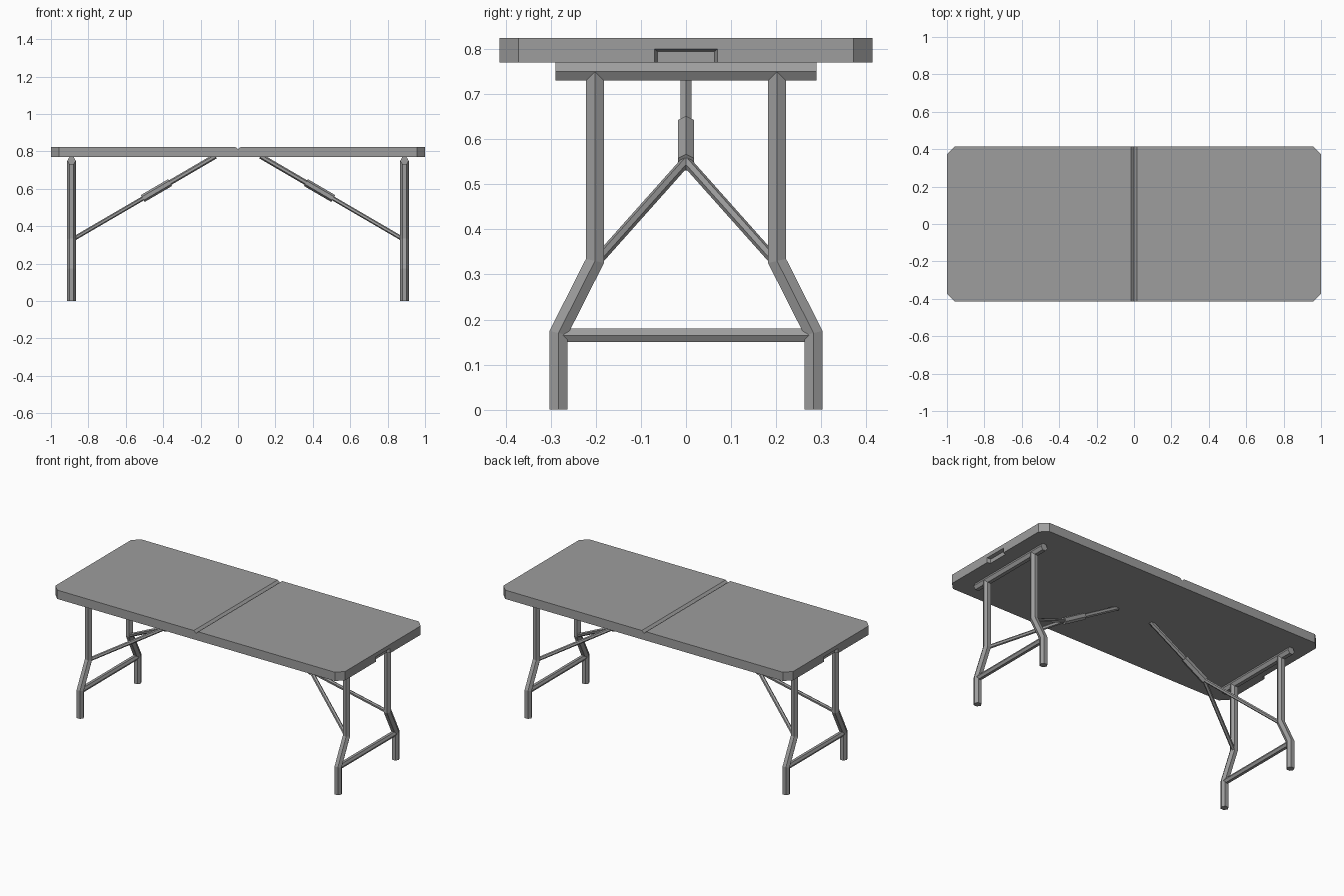
import bpy, bmesh, math
from mathutils import Vector

cube = bpy.data.objects.get("Cube")
if cube:
    bpy.data.objects.remove(cube, do_unlink=True)

# One grey for the whole table
GREY = (0.34, 0.34, 0.34, 1)
grey = bpy.data.materials.new("table_grey")
grey.use_nodes = True
grey.diffuse_color = GREY
bsdf = next(n for n in grey.node_tree.nodes if n.type == 'BSDF_PRINCIPLED')
bsdf.inputs["Base Color"].default_value = GREY


def finish(name, bm):
    bmesh.ops.recalc_face_normals(bm, faces=bm.faces)
    mesh = bpy.data.meshes.new(name)
    bm.to_mesh(mesh)
    bm.free()
    mesh.materials.append(grey)
    obj = bpy.data.objects.new(name, mesh)
    bpy.context.collection.objects.link(obj)
    return obj


def loft(name, rings):
    """Closed solid through matching rings of points."""
    bm = bmesh.new()
    loops = [[bm.verts.new(p) for p in ring] for ring in rings]
    n = len(loops[0])
    for a, b in zip(loops, loops[1:]):
        for i in range(n):
            j = (i + 1) % n
            bm.faces.new((a[i], a[j], b[j], b[i]))
    bm.faces.new(loops[0])
    bm.faces.new(loops[-1])
    return finish(name, bm)


def tube(name, path, radius, ridge, mirror_y=False):
    """Six-sided mitred tube along a planar path, mirrored to both table ends."""
    pts = [Vector(p) for p in path]
    ridge = Vector(ridge).normalized()
    rings = []
    for i, p in enumerate(pts):
        into = (p - pts[max(i - 1, 0)]).normalized()
        out = (pts[min(i + 1, len(pts) - 1)] - p).normalized()
        into, out = (into if i else out), (out if i < len(pts) - 1 else into)
        tangent = (into + out).normalized()
        side = tangent.cross(ridge).normalized() / tangent.dot(out)
        rings.append([p + radius * (ridge * math.cos(k * math.pi / 3)
                                    + side * math.sin(k * math.pi / 3))
                      for k in range(6)])
    obj = loft(name, rings)
    mod = obj.modifiers.new("mirror", 'MIRROR')
    mod.use_axis = (True, mirror_y, False)
    mod.use_clip = False
    mod.use_mirror_merge = False
    return obj


# Tabletop slab with clipped corners
TOP, UNDER, HX, HY, CLIP = 0.825, 0.77, 1.0, 0.414, 0.042
quarter = [(HX, HY - CLIP), (HX - CLIP, HY)]
outline = quarter + [(-x, y) for x, y in reversed(quarter)]
outline += [(-x, -y) for x, y in outline]
tabletop = loft("tabletop", [[(x, y, z) for x, y in outline] for z in (UNDER, TOP)])

# Fold groove across the middle and hand grips in both ends
cutters = [loft("groove_cutter", [[(-0.015, y, TOP), (0, y, TOP - 0.014), (0.015, y, TOP),
                                   (0, y, TOP + 0.02)] for y in (-0.5, 0.5)])]
for s in (-1, 1):
    rings = []
    for x, half, z in ((0.98, 0.063, 0.795), (1.0, 0.07, 0.8), (1.02, 0.077, 0.805)):
        rings.append([(s * x, -half, 0.7), (s * x, half, 0.7),
                      (s * x, half, z), (s * x, -half, z)])
    cutters.append(loft("grip_cutter", rings))
for cutter in cutters:
    mod = tabletop.modifiers.new("cut", 'BOOLEAN')
    mod.operation = 'DIFFERENCE'
    mod.solver = 'EXACT'
    mod.object = cutter
graph = bpy.context.evaluated_depsgraph_get()
tabletop.data = bpy.data.meshes.new_from_object(tabletop.evaluated_get(graph))
tabletop.modifiers.clear()
for cutter in cutters:
    bpy.data.objects.remove(cutter, do_unlink=True)

# Folding leg frames
LEG_X = 0.89
tube("legs", [(LEG_X, 0.283, 0), (LEG_X, 0.283, 0.17),
              (LEG_X, 0.202, 0.33), (LEG_X, 0.202, 0.75)],
     0.023, (1, 0, 0), mirror_y=True)
tube("pivot_bar", [(LEG_X, -0.29, 0.75), (LEG_X, 0.29, 0.75)], 0.023, (1, 0, 0))
tube("foot_bar", [(LEG_X, -0.28, 0.165), (LEG_X, 0.28, 0.165)], 0.0173, (1, 0, 0))

# Y-shaped braces: forked arms, sleeve and strut share one slope
SLOPE = 0.583


def on_brace(x, y=0):
    return (x, y, 0.335 + (0.875 - x) * SLOPE)


ridge = (SLOPE, 0, 1)
tube("brace_arms", [on_brace(0.885, 0.198), on_brace(0.504), on_brace(0.885, -0.198)],
     0.0115, ridge)
tube("brace_sleeve", [on_brace(0.509), on_brace(0.363)], 0.021, ridge)
tube("brace_strut", [on_brace(0.4), on_brace(0.12)], 0.0138, ridge)
